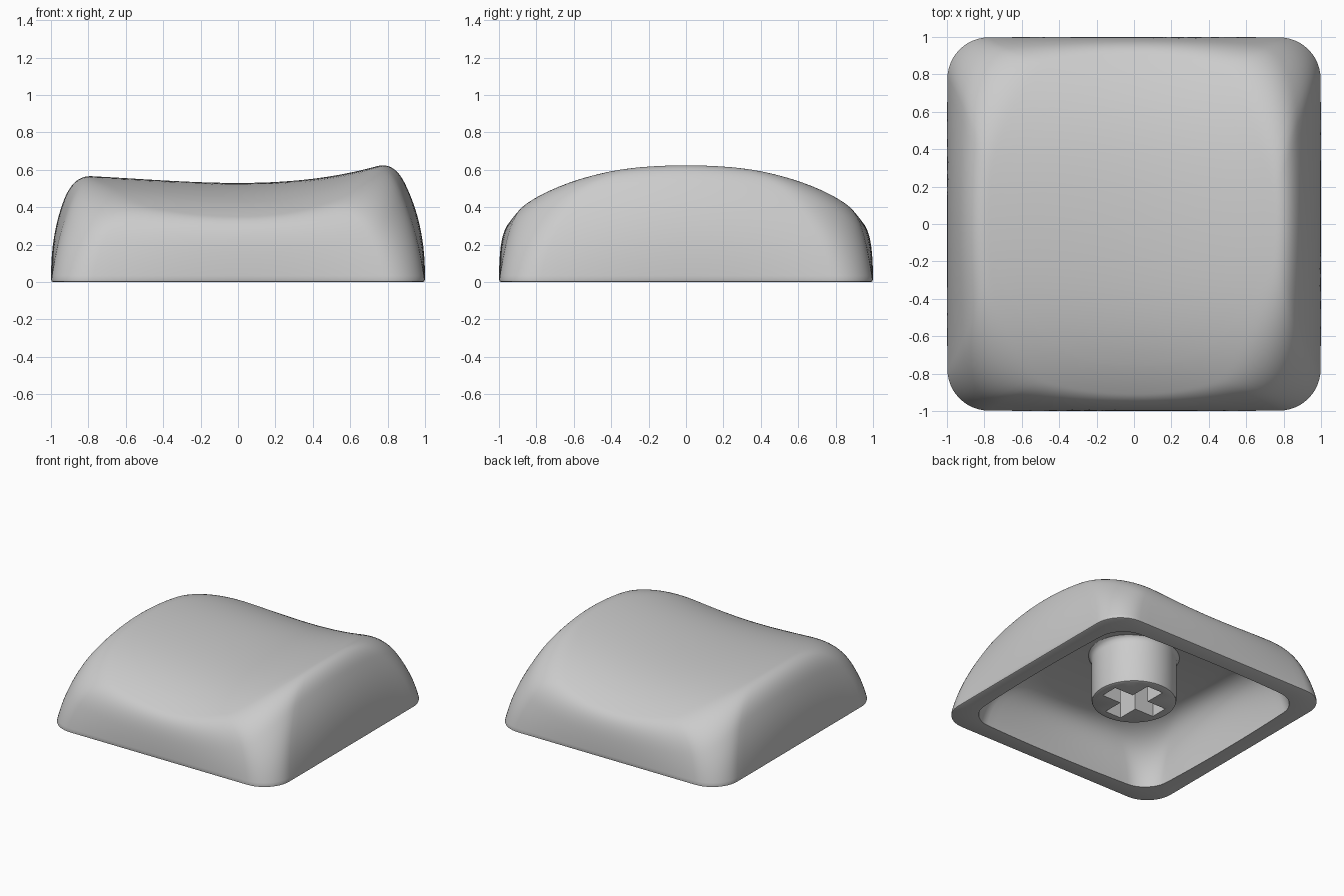
import bpy, bmesh, math

cube = bpy.data.objects.get("Cube")
if cube:
    bpy.data.objects.remove(cube, do_unlink=True)

# One plain grey plastic
grey = bpy.data.materials.new("grey_plastic")
grey.use_nodes = True
COLOUR = (0.6, 0.6, 0.6, 1)
grey.diffuse_color = COLOUR
grey.node_tree.nodes["Principled BSDF"].inputs["Base Color"].default_value = COLOUR


def finish(bm, name, angle):
    bmesh.ops.recalc_face_normals(bm, faces=bm.faces[:])
    mesh = bpy.data.meshes.new(name)
    bm.to_mesh(mesh)
    bm.free()
    mesh.materials.append(grey)
    obj = bpy.data.objects.new(name, mesh)
    bpy.context.collection.objects.link(obj)
    bpy.ops.object.select_all(action='DESELECT')
    obj.select_set(True)
    bpy.context.view_layer.objects.active = obj
    bpy.ops.object.shade_smooth_by_angle(angle=math.radians(angle))


def bridge(bm, a, b):
    for i in range(len(a)):
        j = (i + 1) % len(a)
        bm.faces.new((a[i], a[j], b[j], b[i]))


def smooth_min(a, b, k):
    h = max(k - abs(a - b), 0) / k
    return min(a, b) - h * h * k / 4


def outline(half, s, bow=0, arc=12, straight=20):
    """Rounded square; corners soften as it shrinks and bow pulls them inward."""
    h = half * s
    r = min(h * 0.7, half * (0.22 + 1.2 * (1 - s)))
    side = [(h, (h - r) * (2 * i / straight - 1)) for i in range(straight)]
    for i in range(arc):
        a = math.pi / 2 * i / arc
        side.append((h - r + r * math.cos(a), h - r + r * math.sin(a)))
    side = [(x * (1 - bow * (y / h)**2), y * (1 - bow * (x / h)**2)) for x, y in side]
    pts = []
    for _ in range(4):
        pts += side
        side = [(-y, x) for x, y in side]
    return pts


def top_height(x, y):
    return 0.53 + 0.112 * x**2 + 0.068 * x**3 - 0.12 * y**2 - 0.12 * y**4


def ceiling_height(x, y):
    return 0.44 - 0.12 * y**2


def skin(bm, half, height, blend, start, bow):
    """Rings that climb the curved wall and blend into the surface above it."""
    levels = [start + (0.75 - start) * i / 40 for i in range(41)]
    scales = [1 - 0.5 * z**2.4 for z in levels]
    scales += [scales[-1] * (1 - i / 13) for i in range(1, 13)]
    rings = []
    for s in scales:
        wall = ((1 - s) / 0.5) ** (1 / 2.4)
        pull = bow + 0.22 * min(wall, 0.75)
        rings.append([bm.verts.new((x, y, smooth_min(wall, height(x, y), blend)))
                      for x, y in outline(half, s, pull)])
    return rings


# Hollow cap: dished outer skin, rounded lower lip, inner skin
bm = bmesh.new()
outer = skin(bm, 1.0, top_height, 0.14, 0.016, 0)
inner = skin(bm, 0.87, ceiling_height, 0.32, 0.0, 0.03)
for ring in inner[:1]:
    for v in ring:
        v.co.z = 0
lip = [[bm.verts.new((x, y, z)) for x, y in outline(half, 1)]
       for half, z in ((0.996, 0.004), (0.988, 0))]
loop = outer[::-1] + lip + inner
for a, b in zip(loop, loop[1:]):
    bridge(bm, a, b)
bm.faces.new(loop[0])
bm.faces.new(loop[-1])
finish(bm, "cap_shell", 45)

# Stem: round post flaring into the ceiling, with a cross-shaped socket
bm = bmesh.new()
SIDES = 64
profile = [(0.29, 0.06), (0.301, 0.065), (0.305, 0.076), (0.305, 0.39),
           (0.309, 0.415), (0.32, 0.43), (0.335, 0.44)]
rings = [[bm.verts.new((r * math.cos(math.tau * i / SIDES),
                        r * math.sin(math.tau * i / SIDES), z))
          for i in range(SIDES)] for r, z in profile]
for a, b in zip(rings, rings[1:]):
    bridge(bm, a, b)

arm, width = 0.235, 0.07
corner = [(arm, -width), (arm, width), (width, width)]
cross = []
for _ in range(4):
    cross += corner
    corner = [(-y, x) for x, y in corner]
mouth, end = [[bm.verts.new((x, y, z)) for x, y in cross] for z in (0.06, 0.435)]
bridge(bm, mouth, end)
bm.faces.new(end)

# Flat end of the post around the socket
rim = [bm.edges.get((ring[i], ring[i - 1])) for ring in (rings[0], mouth)
       for i in range(len(ring))]
bmesh.ops.triangle_fill(bm, edges=rim, use_beauty=True)
finish(bm, "stem", 35)
